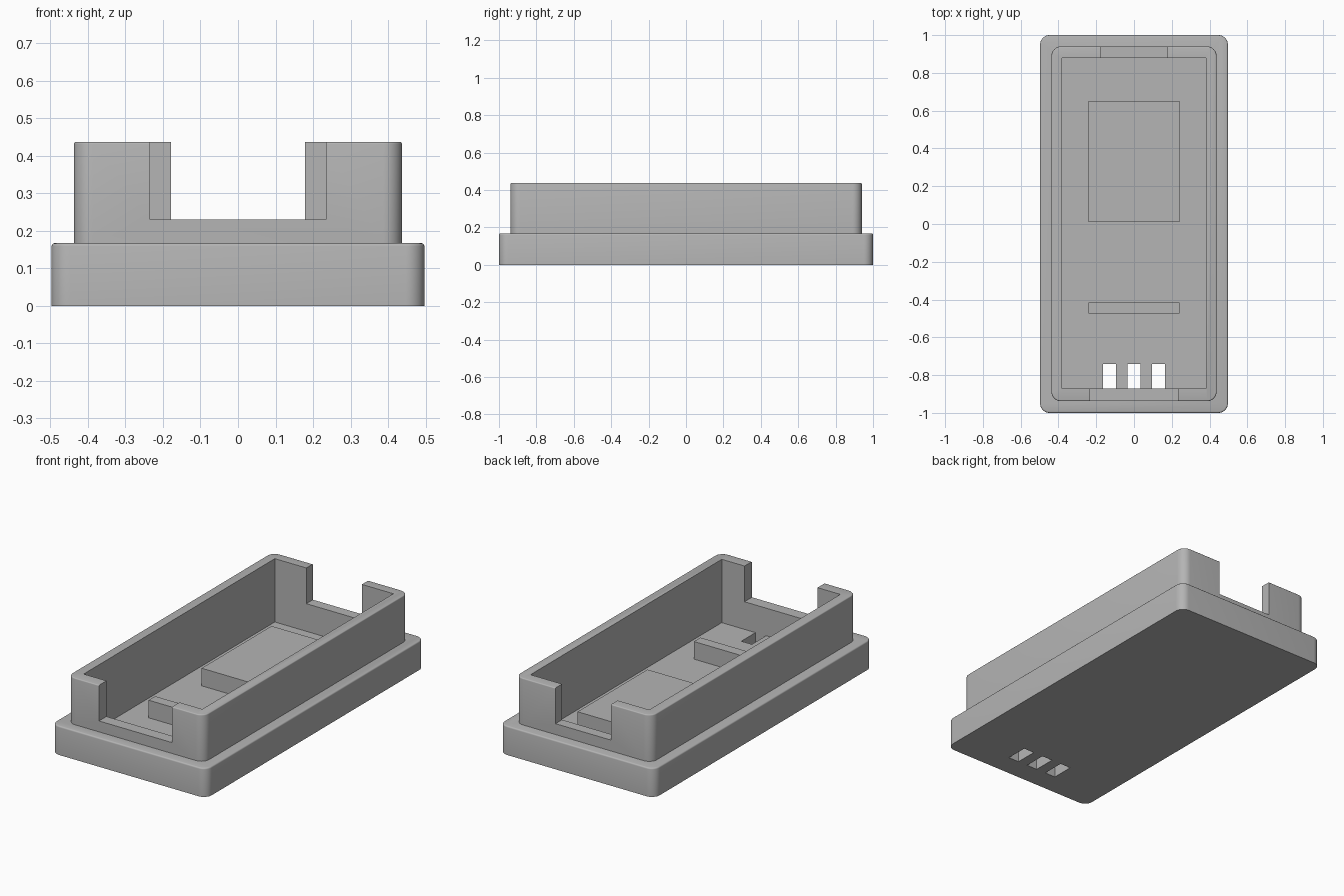
import bpy, bmesh
from mathutils import Vector

default = bpy.data.objects.get("Cube")
if default:
    bpy.data.objects.remove(default, do_unlink=True)

GRAY = (0.46, 0.46, 0.46, 1.0)
gray = bpy.data.materials.new("plain_gray")
gray.use_nodes = True
gray.diffuse_color = GRAY
gray.node_tree.nodes["Principled BSDF"].inputs["Base Color"].default_value = GRAY


def block(name, x, y, z, corner=0.0, rim=0.0):
    """Box from (min, max) ranges, with rounded upright corners and a softened top rim."""
    bm = bmesh.new()
    bmesh.ops.create_cube(bm, size=1)
    for v in bm.verts:
        v.co = Vector([lo if c < 0 else hi for c, (lo, hi) in zip(v.co, (x, y, z))])
    if corner:
        upright = [e for e in bm.edges if abs(e.verts[0].co.z - e.verts[1].co.z) > 0.01]
        bmesh.ops.bevel(bm, geom=upright, offset=corner, segments=8, profile=0.5, affect='EDGES')
    if rim:
        top = [e for e in bm.edges if all(v.co.z > z[1] - 0.001 for v in e.verts)]
        bmesh.ops.bevel(bm, geom=top, offset=rim, segments=3, profile=0.5, affect='EDGES')
    mesh = bpy.data.meshes.new(name)
    bm.to_mesh(mesh)
    bm.free()
    mesh.materials.append(gray)
    obj = bpy.data.objects.new(name, mesh)
    bpy.context.collection.objects.link(obj)
    return obj


def activate(obj):
    bpy.ops.object.select_all(action='DESELECT')
    obj.select_set(True)
    bpy.context.view_layer.objects.active = obj


def cut(obj, *ranges):
    """Subtract a box from the object."""
    cutter = block("cutter", *ranges)
    cutter.hide_render = True
    mod = obj.modifiers.new("cut", 'BOOLEAN')
    mod.operation = 'DIFFERENCE'
    mod.solver = 'EXACT'
    mod.object = cutter
    activate(obj)
    bpy.ops.object.modifier_apply(modifier=mod.name)
    bpy.data.objects.remove(cutter, do_unlink=True)


STEP, FLOOR, TOP, SILL = 0.167, 0.07, 0.437, 0.23
CAVITY = ((-0.38, 0.38), (-0.87, 0.88), (FLOOR, 1))

# Wide base tray with the inner pocket
base = block("base_tray", (-0.497, 0.497), (-1, 1), (0, STEP), 0.05, 0.008)
cut(base, *CAVITY)

# Three contact slots through the floor
for sx in (-0.13, 0, 0.13):
    cut(base, (sx - 0.034, sx + 0.034), (-0.87, -0.74), (-0.1, 0.12))

# Upper wall frame, open at both ends
frame = block("wall_frame", (-0.437, 0.437), (-0.938, 0.94), (STEP, TOP), 0.05, 0.006)
cut(frame, *CAVITY)
cut(frame, (-0.234, 0.234), (-1.1, -0.5), (SILL, 1))
cut(frame, (-0.178, 0.178), (0.5, 1.1), (SILL, 1))

# Raised supports on the floor
pad = block("support_pad", (-0.24, 0.24), (0.01, 0.65), (FLOOR, 0.172))
rib = block("support_rib", (-0.24, 0.24), (-0.475, -0.415), (FLOOR, 0.172))

for obj in (base, frame):
    activate(obj)
    bpy.ops.object.shade_smooth_by_angle(angle=0.6)
